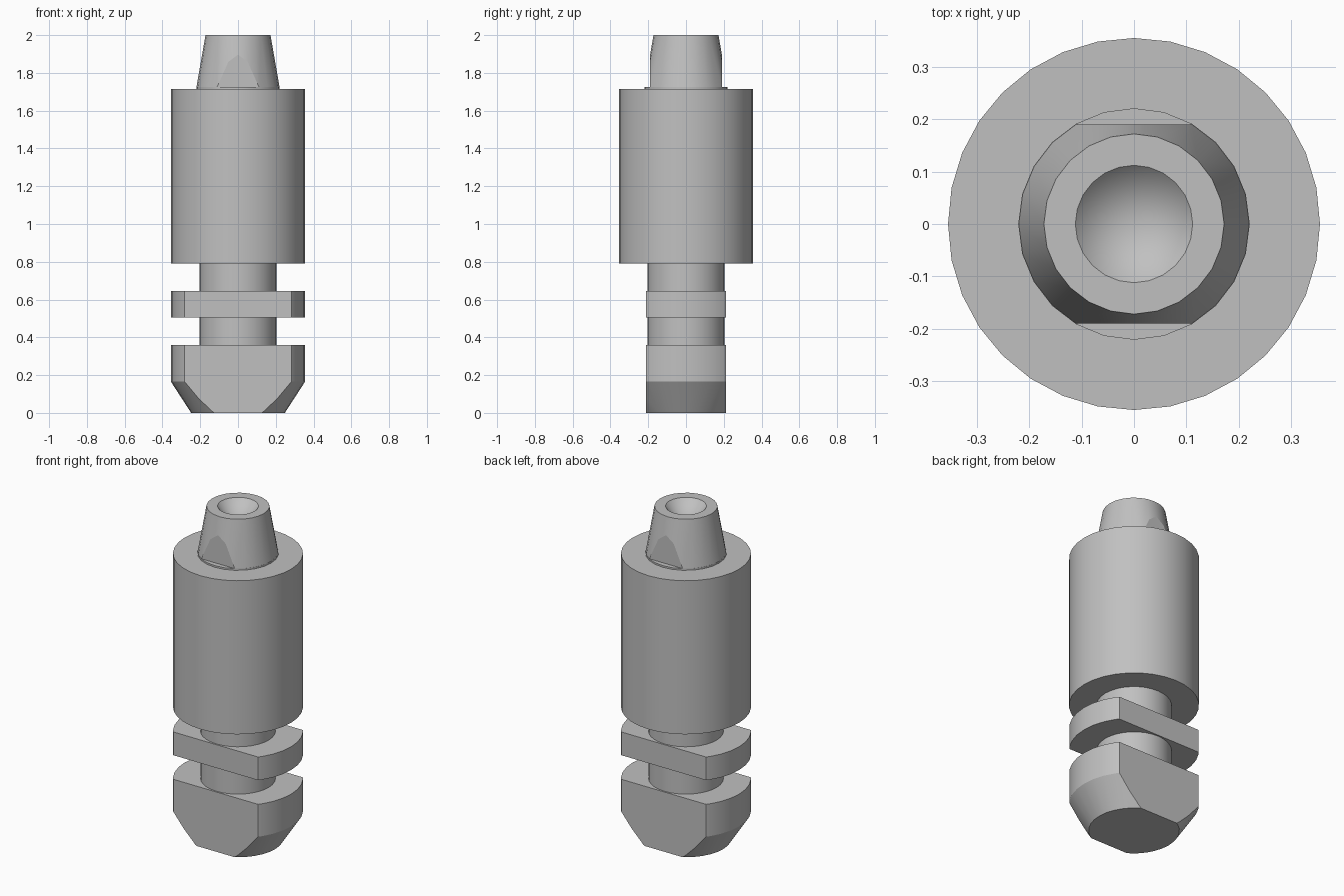
import bpy
import bmesh
import math
from mathutils import Vector

cube = bpy.data.objects.get("Cube")
if cube:
    bpy.data.objects.remove(cube, do_unlink=True)

steel = bpy.data.materials.new("grey steel")
steel.use_nodes = True
grey = (0.53, 0.53, 0.53, 1)
steel.diffuse_color = grey
steel.node_tree.nodes["Principled BSDF"].inputs["Base Color"].default_value = grey


def turned_part(name, profile, sides=32, flat=None):
    """Lathe a (radius, z) profile; optionally mill flats at y = +-flat."""
    bm = bmesh.new()
    verts = [bm.verts.new((r, 0, z)) for r, z in profile]
    edges = [bm.edges.new(pair) for pair in zip(verts, verts[1:])]
    bmesh.ops.spin(bm, geom=verts + edges, cent=(0, 0, 0), axis=(0, 0, 1),
                   angle=math.tau, steps=sides)
    bmesh.ops.remove_doubles(bm, verts=bm.verts, dist=1e-4)
    # Merge the flat end fans into single faces
    bmesh.ops.dissolve_limit(bm, angle_limit=0.002, verts=bm.verts, edges=bm.edges)
    if flat:
        for side in (-1, 1):
            normal = Vector((0, side, 0))
            cut = bmesh.ops.bisect_plane(
                bm, geom=bm.verts[:] + bm.edges[:] + bm.faces[:], dist=1e-6,
                plane_co=normal * flat, plane_no=normal, clear_outer=True)
            rim = [e for e in cut["geom_cut"] if isinstance(e, bmesh.types.BMEdge)]
            bmesh.ops.holes_fill(bm, edges=rim, sides=0)
    bmesh.ops.recalc_face_normals(bm, faces=bm.faces)
    # Smooth round walls, crisp machined edges
    for face in bm.faces:
        face.smooth = True
    for edge in bm.edges:
        on_flat = flat and all(abs(abs(v.co.y) - flat) < 1e-4 for v in edge.verts)
        edge.smooth = not on_flat and edge.calc_face_angle(math.pi) < math.radians(30)
    mesh = bpy.data.meshes.new(name)
    bm.to_mesh(mesh)
    bm.free()
    mesh.materials.append(steel)
    obj = bpy.data.objects.new(name, mesh)
    bpy.context.collection.objects.link(obj)
    return obj


def cylinder(name, radius, low, high, **options):
    return turned_part(name, [(0, low), (radius, low), (radius, high), (0, high)], **options)


BODY, NECK, FLAT = 0.355, 0.205, 0.213

# Tapered foot with two milled flats
turned_part("foot", [(0, 0), (0.248, 0), (BODY, 0.165), (BODY, 0.36), (0, 0.36)], flat=FLAT)

# Necks and the flatted collar between them
cylinder("lower_neck", NECK, 0.36, 0.505)
cylinder("collar", BODY, 0.505, 0.645, flat=FLAT)
cylinder("upper_neck", NECK, 0.645, 0.79)

# Main barrel
cylinder("barrel", BODY, 0.79, 1.715)

# Tapered nose: thin ledge, flatted cone and conical centre hole
cylinder("nose_ledge", 0.221, 1.715, 1.725, sides=24)
turned_part("nose", [(0, 1.725), (0.22, 1.725), (0.172, 2), (0.112, 2), (0, 1.88)],
            sides=24, flat=0.19)
